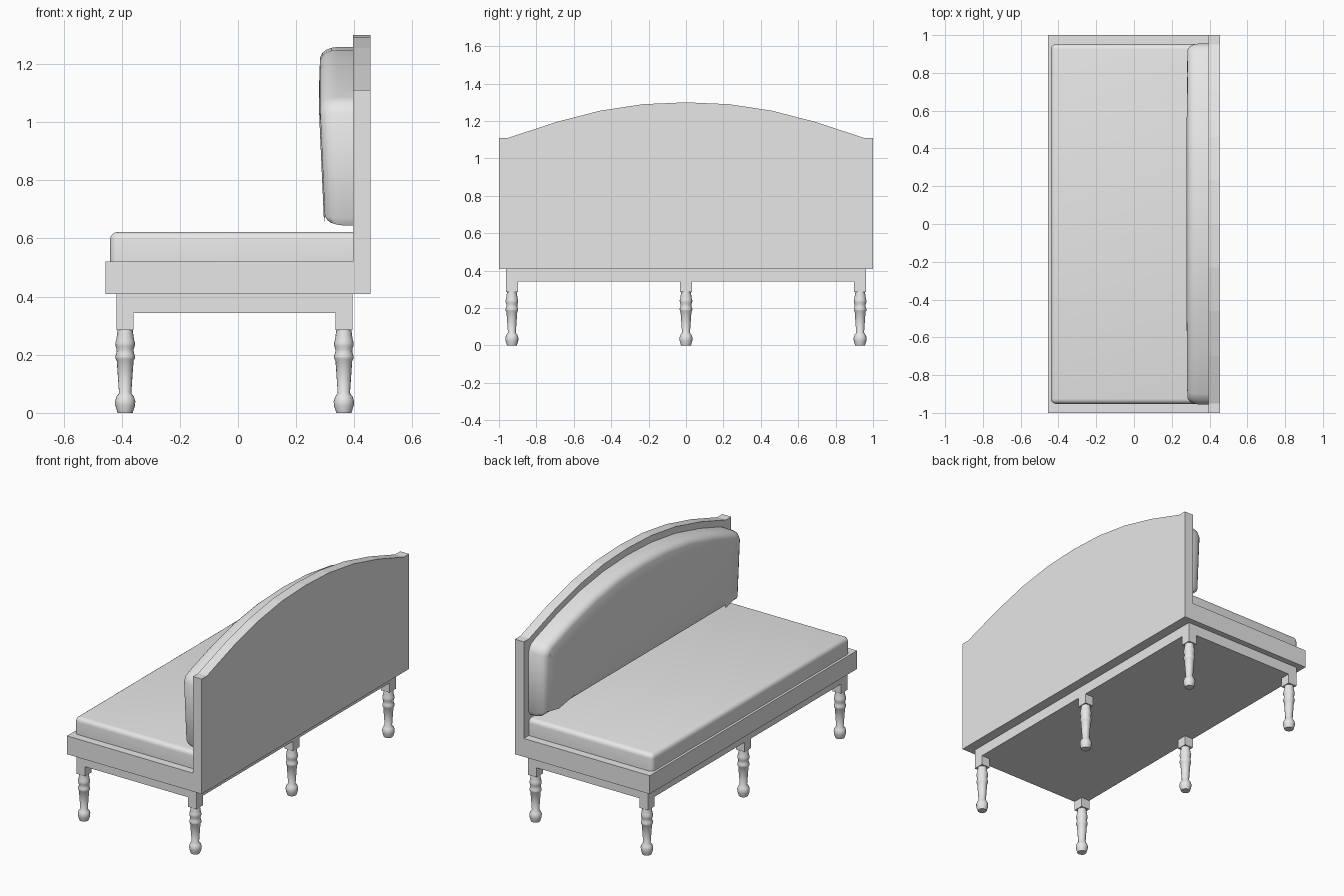
import bpy, bmesh, math
from mathutils import Vector

cube = bpy.data.objects.get("Cube")
if cube:
    bpy.data.objects.remove(cube, do_unlink=True)

GREY = (0.8, 0.8, 0.8, 1.0)
grey = bpy.data.materials.new("plain grey")
grey.use_nodes = True
grey.diffuse_color = GREY
grey.node_tree.nodes["Principled BSDF"].inputs["Base Color"].default_value = GREY


def finish(bm, name, smooth=None):
    """Turn a bmesh into a named object, optionally smooth below an angle."""
    bmesh.ops.recalc_face_normals(bm, faces=bm.faces)
    mesh = bpy.data.meshes.new(name)
    bm.to_mesh(mesh)
    bm.free()
    mesh.materials.append(grey)
    obj = bpy.data.objects.new(name, mesh)
    bpy.context.collection.objects.link(obj)
    if smooth:
        bpy.ops.object.select_all(action='DESELECT')
        obj.select_set(True)
        bpy.context.view_layer.objects.active = obj
        bpy.ops.object.shade_smooth_by_angle(angle=math.radians(smooth))
    return obj


def add_box(bm, low, high):
    low, high = Vector(low), Vector(high)
    verts = bmesh.ops.create_cube(bm, size=1)["verts"]
    bmesh.ops.scale(bm, vec=high - low, verts=verts)
    bmesh.ops.translate(bm, vec=(low + high) / 2, verts=verts)
    return verts


def push(bm, faces, dx):
    """Extrude faces along x, keeping the originals out of the solid."""
    geom = bmesh.ops.extrude_face_region(bm, geom=faces)["geom"]
    verts = [g for g in geom if isinstance(g, bmesh.types.BMVert)]
    bmesh.ops.translate(bm, vec=(dx, 0, 0), verts=verts)
    return [g for g in geom if isinstance(g, bmesh.types.BMFace)]


def mirrored(half):
    """Mirror a half outline that starts on the centre line."""
    return half + [(-y, z) for y, z in reversed(half) if y > 0]


# Seat base and arched back panel as one L-shaped body
BACK, PANEL, FRONT = 0.455, 0.395, -0.455
arch = [(0, 1.30), (0.23, 1.29), (0.46, 1.255), (0.70, 1.193), (0.95, 1.11), (1, 1.11)]
bm = bmesh.new()
top = [bm.verts.new((BACK, y, z)) for y, z in mirrored(arch + [(1, 0.52)])]
low_left = bm.verts.new((BACK, 1, 0.408))
low_right = bm.verts.new((BACK, -1, 0.408))
bm.faces.new(top)
bm.faces.new((top[len(arch)], low_left, low_right, top[len(arch) + 1]))
moved = push(bm, bm.faces[:], PANEL - BACK)
# the lower strip of the panel runs forward as the seat base
strip = min(moved, key=lambda f: f.calc_center_median().z)
push(bm, [strip], FRONT - PANEL)
bmesh.ops.delete(bm, geom=[f for f in bm.faces if f == strip and f.is_valid], context='FACES_ONLY')
finish(bm, "seat_base_and_back_panel")

# Apron under the base
bm = bmesh.new()
add_box(bm, (-0.417, -0.963, 0.343), (0.393, 0.963, 0.408))
finish(bm, "apron")

# Seat cushion with rounded top, front and end edges
bm = bmesh.new()
add_box(bm, (-0.44, -0.952, 0.52), (PANEL, 0.952, 0.622))
edges = [e for e in bm.edges
         if not all(v.co.z < 0.53 for v in e.verts)
         and not all(v.co.x > 0.39 for v in e.verts)]
bmesh.ops.bevel(bm, geom=edges, offset=0.027, segments=4, profile=0.5, affect='EDGES')
finish(bm, "seat_cushion", 40)

# Arched back cushion: extruded outline with a rounded front rim
outline = [(0, 1.258), (0.23, 1.248), (0.46, 1.215), (0.70, 1.153), (0.90, 1.087),
           (0.935, 1.068), (0.955, 1.03), (0.955, 0.67), (0.94, 0.645)]
bm = bmesh.new()
face = bm.faces.new([bm.verts.new((PANEL, y, z)) for y, z in mirrored(outline)])
face.normal_update()
if face.normal.x > 0:
    face.normal_flip()
face = push(bm, [face], -0.055)[0]
for thick, rise in ((0.003, 0.02), (0.007, 0.018), (0.010, 0.012), (0.016, 0.008), (0.12, 0.004)):
    face.normal_update()
    bmesh.ops.inset_individual(bm, faces=[face], thickness=thick, depth=rise)
# lean the front so it is thinner at the bottom
for v in bm.verts:
    if v.co.x < 0.35:
        v.co.x += 0.018 * max(0, (1.05 - v.co.z) / 0.4)
finish(bm, "back_cushion", 50)

# Turned legs: square block above a lathed shaft with rings and a ball foot
profile = [(0.026, 0.285), (0.029, 0.262), (0.031, 0.25), (0.034, 0.24), (0.033, 0.23),
           (0.029, 0.218), (0.030, 0.205), (0.034, 0.195), (0.033, 0.186), (0.029, 0.18),
           (0.021, 0.068), (0.030, 0.056), (0.035, 0.04), (0.034, 0.025), (0.026, 0.0)]
SIDES = 16


def leg(name, x, y):
    bm = bmesh.new()
    add_box(bm, (x - 0.029, y - 0.032, 0.285), (x + 0.029, y + 0.032, 0.343))
    rings = []
    for r, z in profile:
        angles = [math.tau * i / SIDES for i in range(SIDES)]
        rings.append([bm.verts.new((x + r * math.cos(a), y + r * math.sin(a), z)) for a in angles])
    for a, b in zip(rings, rings[1:]):
        for i in range(SIDES):
            j = (i + 1) % SIDES
            bm.faces.new((a[i], a[j], b[j], b[i]))
    bm.faces.new(rings[0])
    bm.faces.new(rings[-1])
    finish(bm, name, 50)


for side, x in (("front", -0.388), ("back", 0.364)):
    for place, y in (("right", -0.931), ("middle", 0), ("left", 0.931)):
        leg(f"{side}_{place}_leg", x, y)
